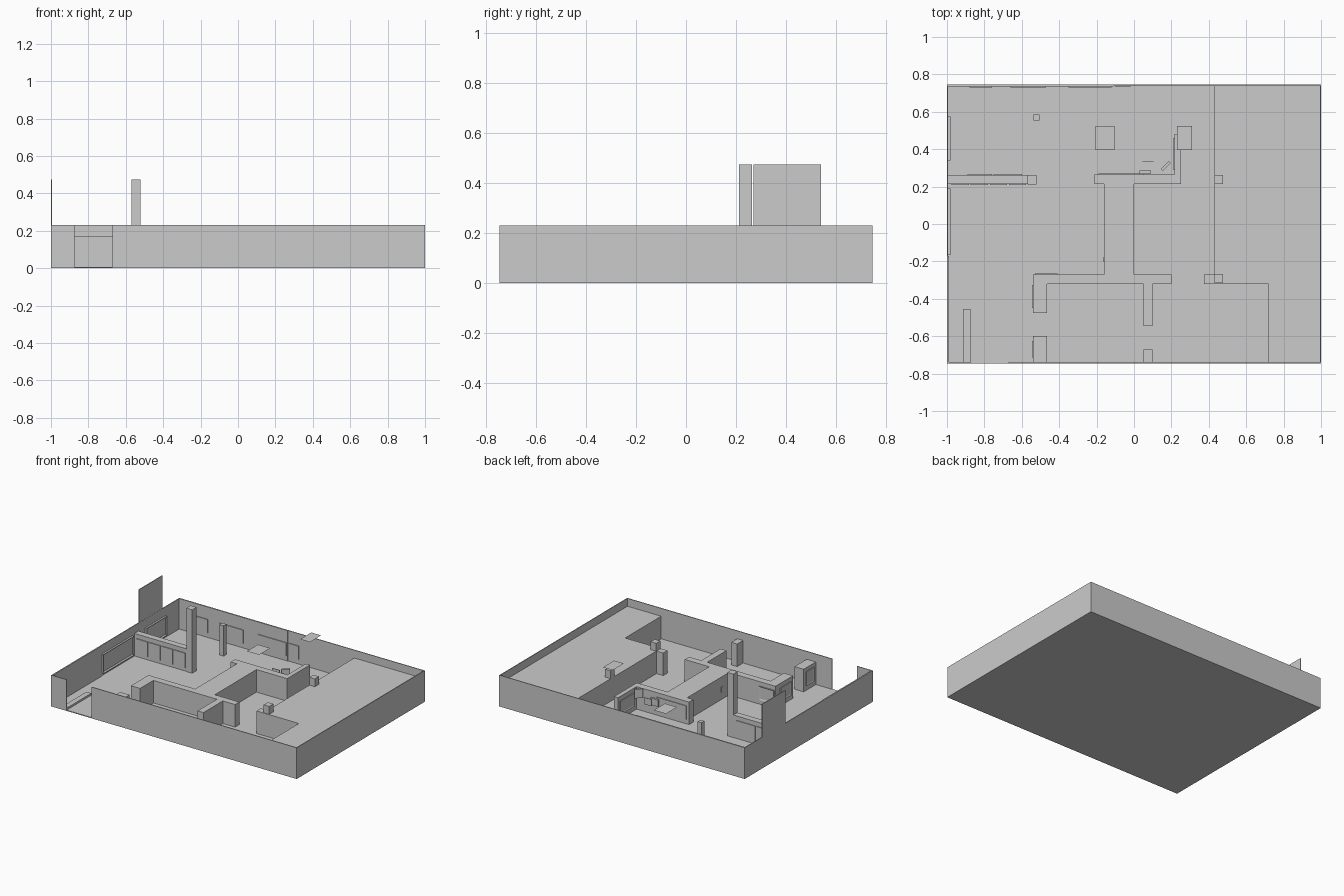
import bpy, bmesh, math

if "Cube" in bpy.data.objects:
    bpy.data.objects.remove(bpy.data.objects["Cube"])

FLOOR, LOW, HIGH = 0.006, 0.172, 0.23   # floor top, inner wall top, outer wall top
TALL = 0.473


def make(name, bm):
    bmesh.ops.recalc_face_normals(bm, faces=bm.faces)
    me = bpy.data.meshes.new(name)
    bm.to_mesh(me)
    bm.free()
    ob = bpy.data.objects.new(name, me)
    bpy.context.collection.objects.link(ob)
    return ob


def prism(name, outline, z0, z1):
    """Extrude a plan outline upward."""
    bm = bmesh.new()
    f = bm.faces.new([bm.verts.new((x, y, z0)) for x, y in outline])
    r = bmesh.ops.extrude_face_region(bm, geom=[f])
    for v in r["geom"]:
        if isinstance(v, bmesh.types.BMVert):
            v.co.z = z1
    return make(name, bm)


def box(name, x0, x1, y0, y1, z0, z1):
    return prism(name, [(x0, y0), (x1, y0), (x1, y1), (x0, y1)], z0, z1)


def sheet(name, x0, x1, y0, y1, z):
    """Flat plate without thickness."""
    bm = bmesh.new()
    bm.faces.new([bm.verts.new(p) for p in
                  ((x0, y0, z), (x1, y0, z), (x1, y1, z), (x0, y1, z))])
    return make(name, bm)


def framed(name, axis, pos, out, a0, a1, z0, z1, b=0.012):
    """Panel on a wall with a raised border; axis is the wall normal."""
    ob = (box(name, *sorted((pos, pos + out)), a0, a1, z0, z1) if axis == 0
          else box(name, a0, a1, *sorted((pos, pos + out)), z0, z1))
    bm = bmesh.new()
    bm.from_mesh(ob.data)
    bm.normal_update()
    s = math.copysign(1, out)
    face = max(bm.faces, key=lambda f: f.normal[axis] * s)
    bmesh.ops.inset_region(bm, faces=[face], thickness=b, depth=0)
    for v in face.verts:
        v.co[axis] -= out * 0.6
    bm.to_mesh(ob.data)
    bm.free()


# Floor slab
box("floor", -1, 1, -0.745, 0.745, 0, FLOOR)

# Outer shell: one outline that leaves the front doorway open
t = 0.006
prism("outer_wall", [
    (-0.67, -0.745), (1, -0.745), (1, 0.745), (-1, 0.745), (-1, -0.745),
    (-0.875, -0.745), (-0.875, -0.745 + t), (-0.99, -0.745 + t),
    (-0.99, -0.17), (-0.994, -0.17), (-0.994, 0.735), (-0.11, 0.735), (-0.11, 0.745 - t),
    (1 - t, 0.745 - t), (1 - t, -0.745 + t), (-0.67, -0.745 + t)], FLOOR, HIGH)
box("tall_wall_panel", -1, -0.995, 0.27, 0.54, HIGH, TALL)

# Raised block along the right side
prism("raised_block", [
    (0.375, -0.32), (0.72, -0.32), (0.72, -0.739), (0.994, -0.739), (0.994, 0.739),
    (0.43, 0.739), (0.43, -0.27), (0.375, -0.27)], FLOOR, LOW)
for i, y in enumerate((-0.315, 0.215)):
    box(f"block_pillar_{i}", 0.43, 0.475, y, y + 0.048, LOW, HIGH)

# Central core with its connected wall arms
prism("core_walls", [
    (-0.16, -0.27), (-0.16, 0.215), (-0.21, 0.215), (-0.21, 0.265), (0.217, 0.265),
    (0.217, 0.48), (0.25, 0.48), (0.25, 0.215), (0, 0.215), (0, -0.27), (0.2, -0.27),
    (0.2, -0.32), (0.1, -0.32), (0.1, -0.545), (0.052, -0.545), (0.052, -0.32),
    (-0.465, -0.32), (-0.465, -0.475), (-0.54, -0.475), (-0.54, -0.27)], FLOOR, LOW)

# Free wall stubs at the front, and the left partition
box("front_stub_left", -0.54, -0.465, -0.739, -0.598, FLOOR, LOW)
box("front_stub_right", 0.052, 0.1, -0.739, -0.67, FLOOR, LOW)
box("left_partition", -0.994, -0.57, 0.215, 0.262, FLOOR, LOW)
box("low_bench", -0.915, -0.875, -0.739, -0.455, FLOOR, 0.02)

# Posts
box("tall_post", -0.57, -0.522, 0.212, 0.263, FLOOR, TALL)
box("slim_post", -0.537, -0.505, 0.553, 0.585, FLOOR, HIGH)

# Thin plates
sheet("high_plate", 0.23, 0.31, 0.395, 0.525, 0.388)
sheet("low_plate", -0.205, -0.105, 0.395, 0.525, 0.183)

# Panels on the left partition, both sides
for i in range(4):
    x = -0.975 + i * 0.102
    box(f"partition_front_panel_{i}", x, x + 0.092, 0.208, 0.215, 0.03, 0.14)
for i, (a, b) in enumerate(((-0.89, -0.76), (-0.75, -0.6))):
    box(f"partition_back_panel_{i}", a, b, 0.262, 0.268, 0.03, 0.14)

# Panels on the back wall
for i, (a, b, y) in enumerate(((-0.88, -0.76, 0.735), (-0.66, -0.47, 0.735),
                               (-0.35, -0.12, 0.735), (-0.1, -0.02, 0.739))):
    box(f"back_wall_panel_{i}", a, b, y - 0.006, y, 0.04, 0.14)

# Framed panels on the left wall and on the stubs
framed("left_frame_front", 0, -0.994, 0.014, -0.165, 0.19, 0.025, 0.165)
framed("left_frame_back", 0, -0.994, 0.014, 0.34, 0.575, 0.025, 0.165)
framed("stub_frame_near", 0, -0.54, -0.006, -0.715, -0.625, 0.04, 0.145)
framed("stub_frame_far", 0, -0.54, -0.006, -0.45, -0.325, 0.04, 0.14)
framed("arm_frame", 1, -0.27, 0.006, -0.53, -0.41, 0.04, 0.14)
box("core_plaque", -0.165, -0.16, -0.2, -0.18, 0.06, 0.1)

# Display panels in the nook
framed("nook_frame_side", 0, 0.217, -0.006, 0.29, 0.46, 0.04, 0.14)
box("nook_back_panel", -0.19, 0.05, 0.265, 0.27, 0.04, 0.14)
box("nook_screen", 0.045, 0.105, 0.333, 0.337, 0.1, 0.15)
box("nook_ledge", 0.03, 0.09, 0.27, 0.285, 0.08, 0.13)
board = box("angled_board", -0.03, 0.03, -0.008, 0.008, 0.12, 0.185)
board.location = (0.17, 0.31, 0)
board.rotation_euler.z = math.radians(45)
